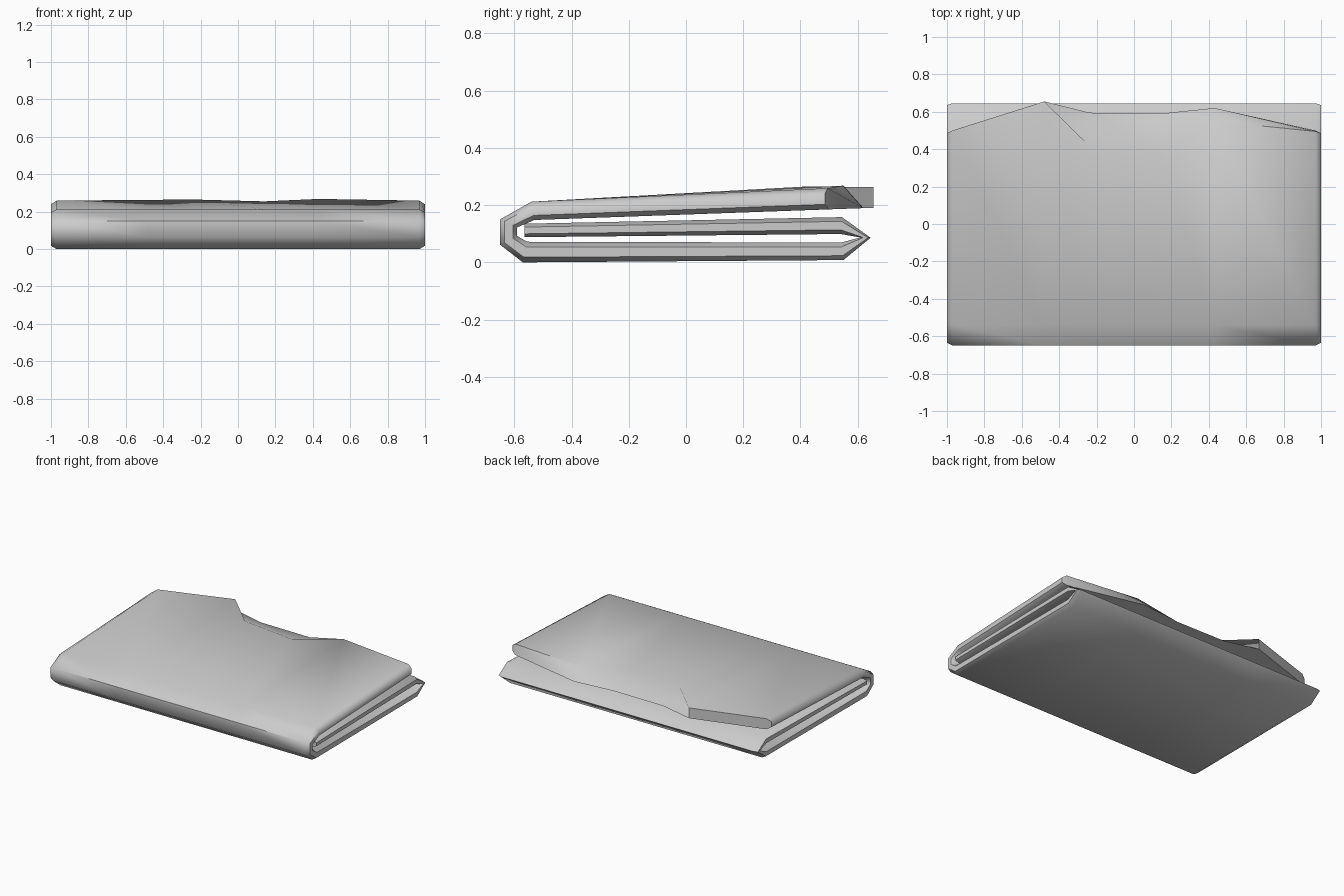
import bpy, bmesh, math

if "Cube" in bpy.data.objects:
    bpy.data.objects.remove(bpy.data.objects["Cube"])

# Fixed part of the folded sheet: (outer, inner) pairs in (y, z), from flap root to pocket end
FOLD = [((-0.54, 0.212), (-0.53, 0.148)),
        ((-0.65, 0.15), (-0.59, 0.122)),
        ((-0.65, 0.062), (-0.59, 0.092)),
        ((-0.57, 0.0), (-0.555, 0.072)),
        ((0.55, 0.008), (0.54, 0.069)),
        ((0.645, 0.086), (0.61, 0.087)),
        ((0.545, 0.158), (0.54, 0.099)),
        ((-0.565, 0.135), (-0.565, 0.088))]

# Flap edge stations: x, y of top edge, z of top edge, y of bottom edge, edge rounding
STATIONS = [(-1.0, 0.485, 0.258, 0.485, 0.25),
            (-0.97, 0.50, 0.259, 0.50, 0),
            (-0.48, 0.655, 0.263, 0.655, 0),
            (-0.24, 0.42, 0.265, 0.595, 0),
            (0.14, 0.385, 0.255, 0.59, 0),
            (0.43, 0.55, 0.268, 0.62, 0),
            (0.97, 0.495, 0.259, 0.50, 0),
            (1.0, 0.485, 0.257, 0.485, 0.25)]


def lerp(a, b, t):
    return tuple(p + (q - p) * t for p, q in zip(a, b))


# Folded pouch: one thick sheet lofted across its width, with a notched flap
bm = bmesh.new()
rings = []
for x, yt, zt, yb, inset in STATIONS:
    zb = 0.148 + 0.036 * (yb + 0.53)
    pairs = [((yt, zt), (yb, zb))] + FOLD
    outer = [bm.verts.new((x, *lerp(o, i, inset))) for o, i in pairs]
    inner = [bm.verts.new((x, *lerp(i, o, inset))) for o, i in pairs]
    rings.append((outer, inner))

for (o1, i1), (o2, i2) in zip(rings, rings[1:]):
    loop1, loop2 = o1 + i1[::-1], o2 + i2[::-1]
    n = len(loop1)
    for k in range(n):
        j = (k + 1) % n
        bm.faces.new((loop1[k], loop1[j], loop2[j], loop2[k]))

# Side edges of the sheet
for o, i in (rings[0], rings[-1]):
    for k in range(len(o) - 1):
        bm.faces.new((o[k], o[k + 1], i[k + 1], i[k]))
bmesh.ops.recalc_face_normals(bm, faces=bm.faces[:])

mesh = bpy.data.meshes.new("folded_pouch")
bm.to_mesh(mesh)
bm.free()
pouch = bpy.data.objects.new("folded_pouch", mesh)
bpy.context.collection.objects.link(pouch)
bpy.context.view_layer.objects.active = pouch
pouch.select_set(True)
bpy.ops.object.shade_smooth_by_angle(angle=math.radians(60))
